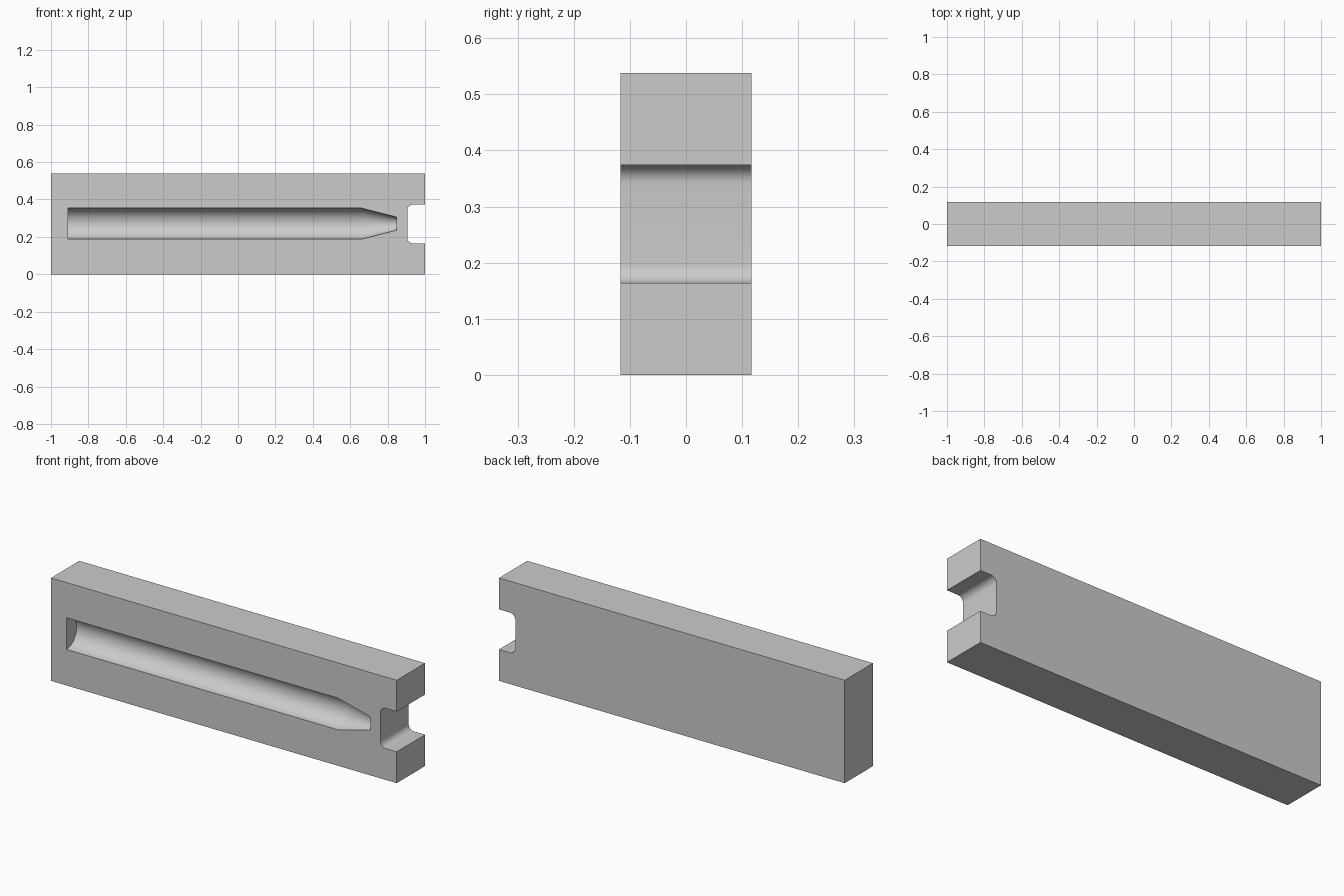
import bpy
import bmesh
from math import sin, cos, pi, radians

cube = bpy.data.objects.get("Cube")
if cube:
    bpy.data.objects.remove(cube, do_unlink=True)

HEIGHT, HALF_DEPTH = 0.538, 0.117
MID_Z = HEIGHT / 2
NOTCH_X, NOTCH_HALF, FILLET = 0.905, 0.105, 0.033
FILLET_STEPS, SIDES = 12, 64


def make_object(name, bm):
    bmesh.ops.recalc_face_normals(bm, faces=bm.faces)
    mesh = bpy.data.meshes.new(name)
    bm.to_mesh(mesh)
    bm.free()
    obj = bpy.data.objects.new(name, mesh)
    bpy.context.collection.objects.link(obj)
    return obj


# Block outline: upper half with the filleted notch, mirrored downwards
upper = [(-1, MID_Z), (1, MID_Z), (1, NOTCH_HALF)]
for i in range(FILLET_STEPS + 1):
    a = pi / 2 * (1 + i / FILLET_STEPS)
    upper.append((NOTCH_X + FILLET + FILLET * cos(a),
                  NOTCH_HALF - FILLET + FILLET * sin(a)))
outline = upper + [(x, -z) for x, z in reversed(upper)]

bm = bmesh.new()
face = bm.faces.new([bm.verts.new((x, -HALF_DEPTH, MID_Z + z)) for x, z in outline])
extruded = bmesh.ops.extrude_face_region(bm, geom=[face])["geom"]
bmesh.ops.translate(bm, vec=(0, 2 * HALF_DEPTH, 0),
                    verts=[v for v in extruded if isinstance(v, bmesh.types.BMVert)])
block = make_object("slotted_block", bm)

# Round channel with a tapered end, cut along the front face
bm = bmesh.new()
rings = []
for x, r in [(-0.91, 0.083), (0.66, 0.083), (0.848, 0.035)]:
    angles = [2 * pi * (k + 0.5) / SIDES for k in range(SIDES)]
    rings.append([bm.verts.new((x, r * cos(a) - HALF_DEPTH, MID_Z + 0.002 + r * sin(a)))
                  for a in angles])
for a, b in zip(rings, rings[1:]):
    for k in range(SIDES):
        n = (k + 1) % SIDES
        bm.faces.new((a[k], a[n], b[n], b[k]))
bm.faces.new(rings[0])
bm.faces.new(rings[-1])
cutter = make_object("channel_cutter", bm)
cutter.hide_render = True

cut = block.modifiers.new("channel", "BOOLEAN")
cut.operation = "DIFFERENCE"
cut.solver = "EXACT"
cut.object = cutter

bpy.ops.object.select_all(action="DESELECT")
block.select_set(True)
bpy.context.view_layer.objects.active = block
bpy.ops.object.modifier_apply(modifier=cut.name)
bpy.data.objects.remove(cutter, do_unlink=True)
bpy.ops.object.shade_smooth_by_angle(angle=radians(10))
